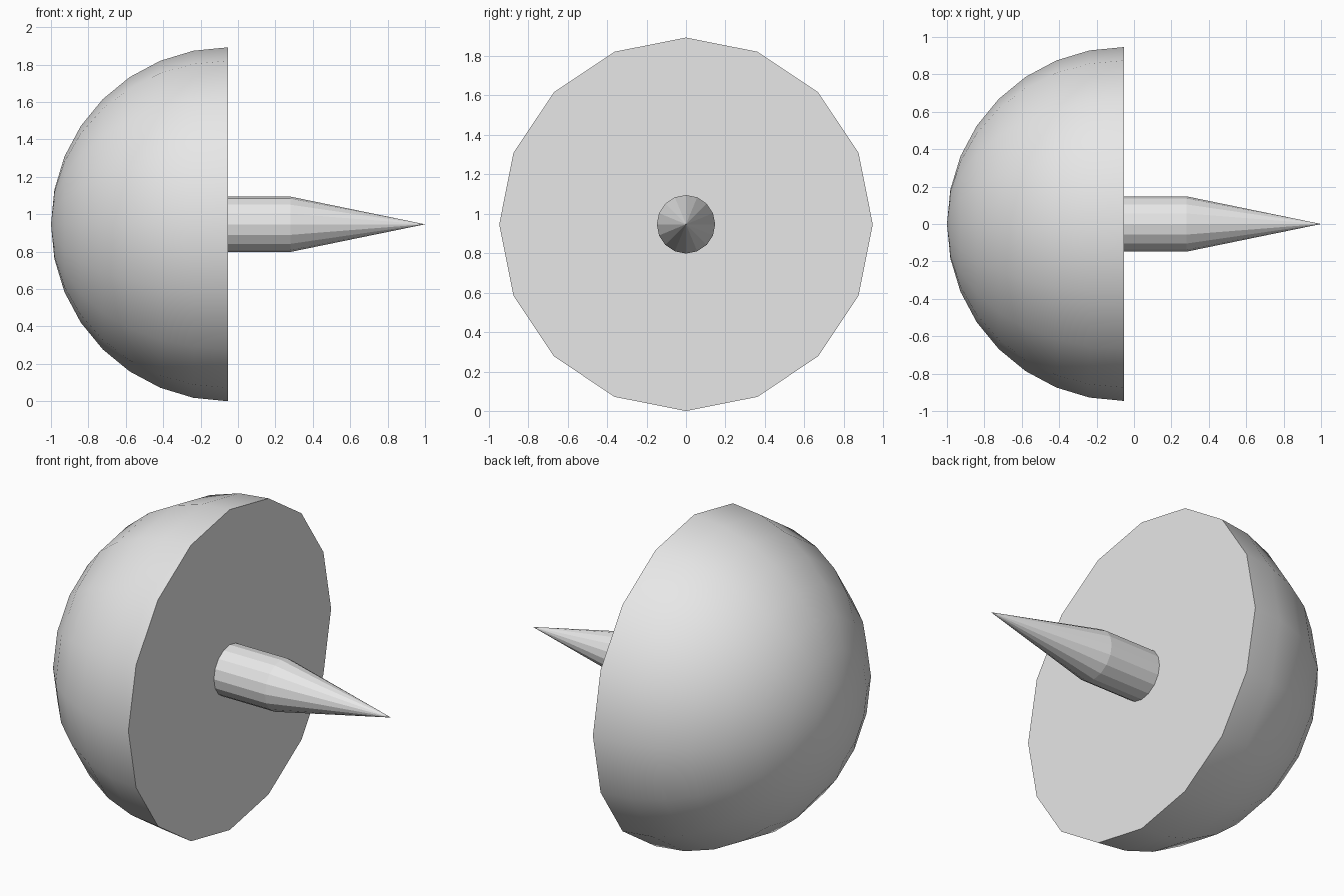
import bpy, bmesh, math

if "Cube" in bpy.data.objects:
    bpy.data.objects.remove(bpy.data.objects["Cube"])

RADIUS = 0.946      # dome radius
FACE_X = -0.054     # flat side of the dome
SIDES = 16

grey = bpy.data.materials.new("light_grey")
grey.diffuse_color = (0.8, 0.8, 0.8, 1)
grey.use_nodes = True
grey.node_tree.nodes["Principled BSDF"].inputs["Base Color"].default_value = grey.diffuse_color


def lathe(name, start, rings, end):
    """Revolve (x, radius) rings about the x axis; start/end are x of an apex, or None for a flat cap."""
    bm = bmesh.new()
    loops = []
    for x, r in rings:
        angles = [2 * math.pi * i / SIDES for i in range(SIDES)]
        loops.append([bm.verts.new((x, r * math.sin(a), r * math.cos(a))) for a in angles])
    for a, b in zip(loops, loops[1:]):
        for i in range(SIDES):
            j = (i + 1) % SIDES
            bm.faces.new((a[i], a[j], b[j], b[i]))
    for apex, loop in ((start, loops[0]), (end, loops[-1])):
        if apex is None:
            bm.faces.new(loop)
        else:
            tip = bm.verts.new((apex, 0, 0))
            for i in range(SIDES):
                bm.faces.new((loop[i], loop[(i + 1) % SIDES], tip))
    bmesh.ops.recalc_face_normals(bm, faces=bm.faces)
    mesh = bpy.data.meshes.new(name)
    bm.to_mesh(mesh)
    bm.free()
    mesh.materials.append(grey)
    obj = bpy.data.objects.new(name, mesh)
    obj.location.z = RADIUS
    bpy.context.collection.objects.link(obj)
    return obj


# Half-sphere head, smooth with a sharp rim
steps = [math.pi / 2 * i / 8 for i in range(1, 9)]
dome = lathe("dome_head", FACE_X - RADIUS,
             [(FACE_X - RADIUS * math.cos(t), RADIUS * math.sin(t)) for t in steps], None)
bpy.context.view_layer.objects.active = dome
dome.select_set(True)
bpy.ops.object.shade_smooth_by_angle(angle=math.radians(40))

# Faceted pin: straight shank and pointed tip
lathe("pin", None, [(FACE_X, 0.148), (0.28, 0.148)], 1.0)
